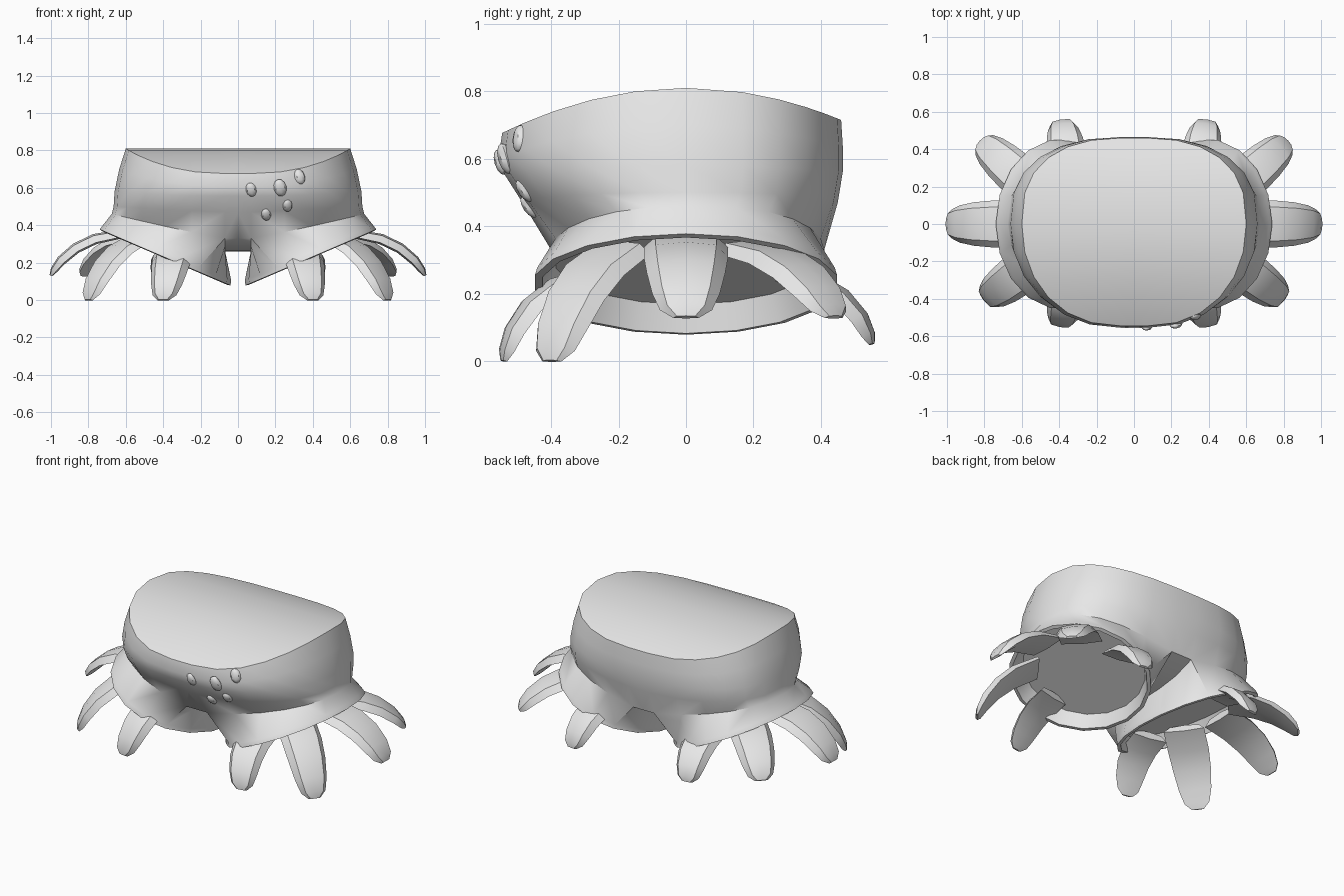
import bpy, bmesh, math
from mathutils import Vector, Matrix
from mathutils.bvhtree import BVHTree

if "Cube" in bpy.data.objects:
    bpy.data.objects.remove(bpy.data.objects["Cube"])

grey = bpy.data.materials.new("plain grey")
grey.diffuse_color = (0.8, 0.8, 0.8, 1)
grey.use_nodes = True
grey.node_tree.nodes["Principled BSDF"].inputs["Base Color"].default_value = grey.diffuse_color


def finish(name, bm, mirror=False, angle=40):
    bmesh.ops.recalc_face_normals(bm, faces=bm.faces)
    me = bpy.data.meshes.new(name)
    bm.to_mesh(me)
    bm.free()
    ob = bpy.data.objects.new(name, me)
    bpy.context.collection.objects.link(ob)
    me.materials.append(grey)
    if mirror:
        m = ob.modifiers.new("Mirror", "MIRROR")
        m.use_clip = True
    bpy.ops.object.select_all(action="DESELECT")
    ob.select_set(True)
    bpy.context.view_layer.objects.active = ob
    bpy.ops.object.shade_smooth_by_angle(angle=math.radians(angle))
    return ob


# ---- body: half of a torso that runs into one flared leg, then mirrored
N = 13          # points round the outside of the half torso
K = 5           # extra points along the crotch
GAP = 0.07      # half width of the strip between the legs


def half_ring(bm, X, yf, yb, zf):
    pts = []
    for i in range(N):
        a = -math.pi / 2 + math.pi * i / (N - 1)
        c, s = max(0, math.cos(a)), math.sin(a)
        x = GAP + (X - GAP) * c ** 0.9
        y = (-yf * abs(s) ** 0.95) if s < 0 else yb * abs(s) ** 0.75
        pts.append(Vector((x, y, zf(y, c))))
    pts = [Vector((0, pts[0].y, pts[0].z))] + pts + [Vector((0, pts[-1].y, pts[-1].z))]
    return [bm.verts.new(p) for p in pts]


def build_body():
    bm = bmesh.new()
    rows = [
        half_ring(bm, 0.60, 0.545, 0.46, lambda y, c: 0.81 - 0.45 * y * y),
        half_ring(bm, 0.635, 0.555, 0.465, lambda y, c: 0.70 - 0.30 * y * y),
        half_ring(bm, 0.66, 0.54, 0.465, lambda y, c: 0.58 - 0.08 * y * y),
        half_ring(bm, 0.665, 0.485, 0.45, lambda y, c: 0.47 + 0.03 * c),
        half_ring(bm, 0.675, 0.40, 0.41, lambda y, c: 0.33 + 0.13 * c),
    ]
    for a, b in zip(rows, rows[1:]):
        for i in range(N + 1):
            bm.faces.new((a[i], a[i + 1], b[i + 1], b[i]))
    # saddle shaped top, strips running across
    top = rows[0]
    mids = [top[0]] + [bm.verts.new((0, v.co.y, v.co.z)) for v in top[2:-2]] + [top[-1]]
    for i in range(1, N):
        bm.faces.new((top[i], top[i + 1], mids[i], mids[i - 1]))
    # crotch strip
    low = rows[-1]
    inner, centre = [low[-2]], [low[-1]]
    for k in range(1, K + 1):
        t = k / (K + 1)
        y = low[-2].co.y * (1 - t) + low[1].co.y * t
        z = 0.33 - 0.07 * math.sin(math.pi * t) ** 0.6
        inner.append(bm.verts.new((GAP, y, z)))
        centre.append(bm.verts.new((0, y, z)))
    inner.append(low[1])
    centre.append(low[0])
    for k in range(K + 1):
        bm.faces.new((inner[k], inner[k + 1], centre[k + 1], centre[k]))
    # flared cuff with lip and recessed inside
    loop = low[1:-1] + inner[1:-1]
    n = len(loop)
    mid = Vector((0.39, 0, 0.228))
    u = Vector((0.35, 0, 0.15)).normalized()
    down = Vector((u.z, 0, -u.x))

    def cuff(scale, depth):
        out = []
        for i in range(n):
            a = math.radians(-120 + 360 * i / n)
            p = mid + u * (0.38 * scale * math.cos(a)) + down * depth
            p.y = 0.455 * scale * math.sin(a)
            out.append(bm.verts.new(p))
        return out

    for ring in (cuff(0.985, -0.025), cuff(1, 0), cuff(0.95, 0.004), cuff(0.86, -0.075)):
        for i in range(n):
            j = (i + 1) % n
            bm.faces.new((loop[i], loop[j], ring[j], ring[i]))
        loop = ring
    bm.faces.new(loop)
    return bm


body_bm = build_body()
bmesh.ops.recalc_face_normals(body_bm, faces=body_bm.faces)
tree = BVHTree.FromBMesh(body_bm)
finish("body", body_bm, mirror=True)

# ---- toes: flat curved petals, five to a leg (base, bend, tip, half width)
toes = [
    ("front_toe", (.35, -.28, .25), (.36, -.48, .22), (.40, -.54, 0), .105),
    ("front_side_toe", (.53, -.20, .33), (.72, -.35, .25), (.80, -.40, 0), .115),
    ("side_toe", (.62, 0, .35), (.88, 0, .33), (1.0, 0, .13), .125),
    ("back_side_toe", (.53, .18, .33), (.72, .35, .31), (.82, .44, .13), .115),
    ("back_toe", (.35, .28, .25), (.37, .48, .24), (.39, .55, .05), .105),
]
for name, a, b, c, w in toes:
    a, b, c = Vector(a), Vector(b), Vector(c)
    side = Vector((-(c - a).y, (c - a).x, 0)).normalized()
    bm = bmesh.new()
    prev = None
    for t, ws, th in ((0, 1, .025), (.3, 1, .03), (.55, .93, .03), (.78, .8, .028), (.93, .62, .02), (1, .3, .008)):
        p = a * (1 - t) ** 2 + b * 2 * t * (1 - t) + c * t * t
        tan = ((b - a) * (1 - t) + (c - b) * t).normalized()
        up = tan.cross(side).normalized()
        ring = [bm.verts.new(p + side * (w * ws * s) + up * (th * h)) for s, h in
                ((-1, -.5), (-.72, .8), (0, 1.1), (.72, .8), (1, -.5), (0, -.8))]
        if prev:
            for i in range(6):
                j = (i + 1) % 6
                bm.faces.new((prev[i], prev[j], ring[j], ring[i]))
        else:
            bm.faces.new(ring)
        prev = ring
    bm.faces.new(prev)
    finish(name, bm, mirror=True, angle=35)

# ---- small bumps on the front, pressed onto the body
for x, z, s in ((.07, .59, .9), (.225, .60, 1.1), (.33, .66, .95), (.15, .457, .85), (.265, .505, .85)):
    hit, nor, _, _ = tree.ray_cast(Vector((x, -2, z)), Vector((0, 1, 0)))
    if hit is None:
        continue
    bm = bmesh.new()
    rot = nor.to_track_quat("Y", "Z").to_matrix().to_4x4()
    mat = (Matrix.Translation(hit) @ rot @ Matrix.Rotation(math.radians(15), 4, "Y")
           @ Matrix.Diagonal((.031 * s, .02 * s, .044 * s, 1)))
    bmesh.ops.create_uvsphere(bm, u_segments=8, v_segments=6, radius=1, matrix=mat)
    finish("front_bump", bm)
